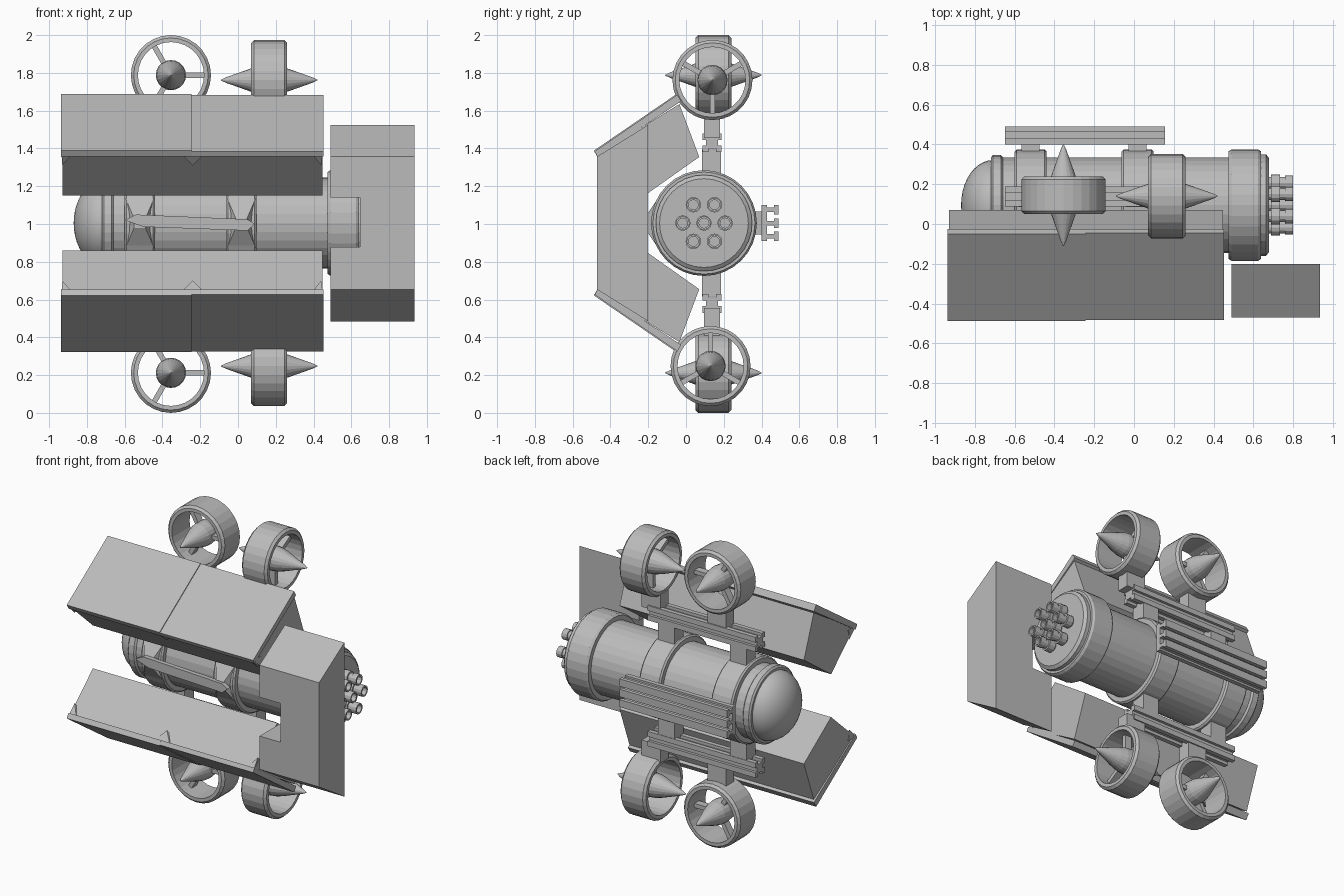
import bpy, bmesh
from math import sin, cos, pi
from mathutils import Vector

if "Cube" in bpy.data.objects:
    bpy.data.objects.remove(bpy.data.objects["Cube"])

grey = bpy.data.materials.new("plain_grey")
grey.use_nodes = True
grey.diffuse_color = (0.5, 0.5, 0.5, 1)
grey.node_tree.nodes["Principled BSDF"].inputs["Base Color"].default_value = (0.5, 0.5, 0.5, 1)

AY, AZ = 0.095, 1.005          # hull axis
SIDES = (("upper", 1), ("lower", -1))


def add(name, verts, faces):
    """Make a mesh object with consistent outward normals."""
    mesh = bpy.data.meshes.new(name)
    mesh.from_pydata(verts, [], faces)
    bm = bmesh.new()
    bm.from_mesh(mesh)
    bmesh.ops.recalc_face_normals(bm, faces=bm.faces)
    bm.to_mesh(mesh)
    bm.free()
    mesh.materials.append(grey)
    ob = bpy.data.objects.new(name, mesh)
    bpy.context.collection.objects.link(ob)
    return ob


def prism(name, outline, x0, x1):
    """Extrude a y-z outline along x."""
    n = len(outline)
    verts = [(x, y, z) for x in (x0, x1) for y, z in outline]
    faces = [(i, (i + 1) % n, (i + 1) % n + n, i + n) for i in range(n)]
    return add(name, verts, faces + [tuple(range(n)), tuple(range(n, 2 * n))])


def box(name, x0, x1, y0, y1, z0, z1):
    return prism(name, [(y0, z0), (y1, z0), (y1, z1), (y0, z1)], x0, x1)


def lathe(name, profile, centre, axis="x", n=32, closed=False):
    """Turn (distance along axis, radius) points; closed joins last to first."""
    verts, faces = [], []
    for t, r in profile:
        for k in range(n):
            a, b = r * cos(2 * pi * k / n), r * sin(2 * pi * k / n)
            local = (t, a, b) if axis == "x" else (a, t, b)
            verts.append(Vector(local) + Vector(centre))
    m = len(profile)
    for i in range(m if closed else m - 1):
        j = (i + 1) % m
        for k in range(n):
            l = (k + 1) % n
            faces.append((i * n + k, i * n + l, j * n + l, j * n + k))
    if not closed:
        faces += [tuple(range(n)), tuple(range((m - 1) * n, m * n))]
    return add(name, verts, faces)


def mirror_z(points, s):
    """Place points given as heights above the hull axis on either side."""
    return [(y, AZ + s * h) for y, h in points]


# Hull: tube, end ring, rear collar and stepped end plate
hull_centre = (0, AY, AZ)
lathe("hull_tube", [(-0.72, 0.24), (0.5, 0.24)], hull_centre)
lathe("dome_ring", [(-0.72, 0.24), (-0.71, 0.252), (-0.67, 0.252), (-0.66, 0.24)], hull_centre)
lathe("rear_collar", [(0.475, 0.25), (0.475, 0.27), (0.49, 0.28), (0.625, 0.28),
                      (0.64, 0.27), (0.64, 0.255), (0.665, 0.255), (0.68, 0.235)], hull_centre)
dome = lathe("nose_dome", [(-0.71 - 0.16 * sin(a * pi / 20), 0.226 * cos(a * pi / 20) + 0.0005)
                           for a in range(11)], hull_centre)
for poly in dome.data.polygons:
    poly.use_smooth = True

# Hull bands
for i, x in enumerate((-0.52, 0.018)):
    lathe(f"hull_band_{i}", [(x - 0.08, 0.24), (x - 0.08, 0.27), (x - 0.07, 0.28),
                             (x + 0.07, 0.28), (x + 0.08, 0.27), (x + 0.08, 0.24)], hull_centre)

# Nozzle cluster
spots = [(0, 0)] + [(0.112 * cos(k * pi / 3), 0.112 * sin(k * pi / 3)) for k in range(6)]
for i, (dy, dz) in enumerate(spots):
    lathe(f"nozzle_{i}", [(0.67, 0.03), (0.69, 0.03), (0.69, 0.041), (0.735, 0.041), (0.735, 0.03),
                          (0.76, 0.03), (0.76, 0.036), (0.8, 0.036), (0.8, 0.026), (0.77, 0.026)],
          (0, AY + dy, AZ + dz), n=12)

# Slotted rails above and below, with mounts to the hull
RX0, RX1 = -0.65, 0.155
for side, s in SIDES:
    rail = [(0.088, 0.375), (0.118, 0.375), (0.118, 0.395), (0.158, 0.395), (0.158, 0.375),
            (0.188, 0.375), (0.188, 0.41), (0.17, 0.41), (0.17, 0.44), (0.188, 0.44),
            (0.188, 0.475), (0.158, 0.475), (0.158, 0.455), (0.118, 0.455), (0.118, 0.475),
            (0.088, 0.475), (0.088, 0.44), (0.106, 0.44), (0.106, 0.41), (0.088, 0.41)]
    prism(f"{side}_rail", mirror_z(rail, s), RX0, RX1)
    for i, x in enumerate((-0.52, 0.018)):
        prism(f"{side}_rail_mount_{i}",
              mirror_z([(0.085, 0.24), (0.185, 0.24), (0.185, 0.39), (0.085, 0.39)], s),
              x - 0.06, x + 0.06)

# Back rail: a plate with three T-shaped strips and two mounts
box("back_rail_plate", RX0, RX1, 0.4, 0.43, AZ - 0.095, AZ + 0.095)
for i in (-1, 0, 1):
    z = AZ + i * 0.07
    box(f"back_rail_web_{i + 1}", RX0, RX1, 0.425, 0.47, z - 0.012, z + 0.012)
    box(f"back_rail_lip_{i + 1}", RX0, RX1, 0.465, 0.49, z - 0.025, z + 0.025)
for i, x in enumerate((-0.52, 0.018)):
    box(f"back_rail_mount_{i}", x - 0.045, x + 0.045, 0.33, 0.405, AZ - 0.06, AZ + 0.06)

# Front spar on two tapered brackets
spar = [(-0.6, 1.02), (-0.54, 1.05), (0.05, 1.025), (0.09, 1.0), (0.05, 0.965), (-0.5, 0.985)]
n = len(spar)
add("front_spar", [(x, y, z) for y in (-0.24, -0.21) for x, z in spar],
    [(i, (i + 1) % n, (i + 1) % n + n, i + n) for i in range(n)]
    + [tuple(range(n)), tuple(range(n, 2 * n))])
for i, x in enumerate((-0.52, 0.018)):
    verts = [(x + a * w, y, AZ + b * h) for y, w, h in ((-0.15, 0.075, 0.13), (-0.22, 0.03, 0.025))
             for a, b in ((-1, -1), (1, -1), (1, 1), (-1, 1))]
    add(f"front_bracket_{i}", verts, [(0, 1, 2, 3), (4, 5, 6, 7)]
        + [(k, (k + 1) % 4, (k + 1) % 4 + 4, k + 4) for k in range(4)])


def thruster(name, centre, axis, spoke_start):
    """Ducted ring with a spindle hub and three spokes."""
    lathe(name + "_duct", [(-0.095, 0.175), (-0.095, 0.197), (-0.08, 0.212), (0.08, 0.212),
                           (0.095, 0.197), (0.095, 0.175)], centre, axis, 28, True)
    lathe(name + "_hub", [(-0.255, 0.002), (-0.23, 0.014), (-0.095, 0.062), (-0.05, 0.075),
                          (0, 0.08), (0.05, 0.075), (0.095, 0.062), (0.23, 0.014),
                          (0.255, 0.002)], centre, axis, 20)
    for k in range(3):
        a = spoke_start + k * 2 * pi / 3
        out, across = (cos(a), sin(a)), (-sin(a), cos(a))
        verts = []
        for t in (-0.025, 0.025):
            for r, w in ((0.05, -0.014), (0.19, -0.014), (0.19, 0.014), (0.05, 0.014)):
                u, v = (r * out[j] + w * across[j] for j in (0, 1))
                verts.append(Vector((t, u, v) if axis == "x" else (u, t, v)) + Vector(centre))
        add(f"{name}_spoke_{k}", verts, [(0, 1, 2, 3), (4, 5, 6, 7)]
            + [(j, (j + 1) % 4, (j + 1) % 4 + 4, j + 4) for j in range(4)])


# Four thrusters and the struts that carry them
thruster("upper_cross_thruster", (-0.355, 0.145, 1.788), "y", 0)
thruster("lower_cross_thruster", (-0.355, 0.145, 0.212), "y", 0)
thruster("upper_drive_thruster", (0.165, 0.14, 1.762), "x", -pi / 2)
thruster("lower_drive_thruster", (0.165, 0.13, 0.248), "x", pi / 2)
for side, s in SIDES:
    for i, (x, top) in enumerate(((-0.355, 0.6), (0.135, 0.57))):
        prism(f"{side}_strut_{i}",
              mirror_z([(0.095, 0.45), (0.18, 0.45), (0.18, top), (0.095, top)], s),
              x - 0.07, x + 0.07)

# Slanted pods with a two-panel cover and small latches
for side, s in SIDES:
    body = [(-0.465, 0.365), (-0.035, 0.63), (0.07, 0.35), (-0.22, 0.145)]
    prism(f"{side}_pod", mirror_z(body, s), -0.93, 0.447)
    for i, (x0, x1, d) in enumerate(((-0.938, -0.245, 0), (-0.245, 0.452, 0.004))):
        cover = [(-0.488 + d, 0.383 - d), (-0.05 + d, 0.683 - d), (-0.025, 0.645), (-0.47, 0.352)]
        prism(f"{side}_pod_cover_{i}", mirror_z(cover, s), x0, x1)
    for i, (x0, x1, tip) in enumerate(((-0.935, -0.87, -0.93), (-0.31, -0.17, -0.24),
                                       (0.385, 0.45, 0.44))):
        add(f"{side}_pod_latch_{i}",
            [(x, y, AZ + s * h) for x, y, h in ((x0, -0.48, 0.375), (x1, -0.48, 0.375),
             (tip, -0.415, 0.305), (x0, -0.4, 0.375), (x1, -0.4, 0.375))],
            [(0, 1, 2), (0, 3, 4, 1), (0, 2, 3), (1, 4, 2), (2, 4, 3)])

# Side housing with a notch for the collar
housing = prism("side_housing", [(-0.47, AZ - 0.352), (-0.2, AZ - 0.52),
                                 (-0.2, AZ + 0.52), (-0.47, AZ + 0.352)], 0.49, 0.935)
cutter = box("notch_cutter", 0.4, 0.645, -0.6, -0.1, 0.878, 1.14)
cutter.hide_render = True
cutter.hide_set(True)
notch = housing.modifiers.new("notch", "BOOLEAN")
notch.operation = "DIFFERENCE"
notch.object = cutter
notch.solver = "EXACT"
